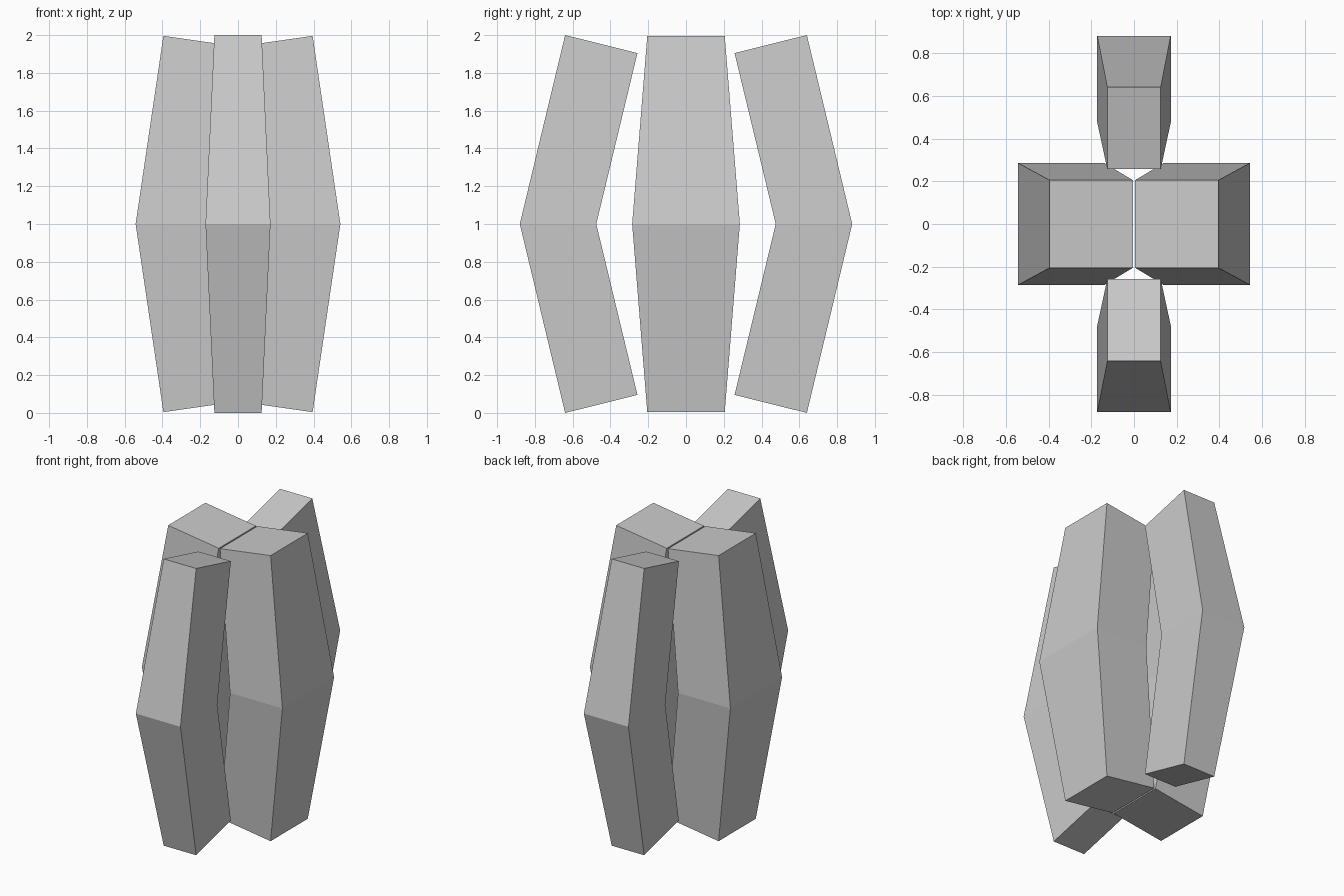
import bpy, bmesh
from math import radians
from mathutils import Matrix

if "Cube" in bpy.data.objects:
    bpy.data.objects.remove(bpy.data.objects["Cube"])


def stave(name, sections, angle):
    """Loft a bent beam that leans outward along +x, then turn it about z.
    Each section: inner (x, z), outer (x, z), half width."""
    bm = bmesh.new()
    rings = [[bm.verts.new(p) for p in ((xi, -w, zi), (xo, -w, zo), (xo, w, zo), (xi, w, zi))]
             for (xi, zi), (xo, zo), w in sections]
    for a, b in zip(rings, rings[1:]):
        for i in range(4):
            j = (i + 1) % 4
            bm.faces.new((a[i], a[j], b[j], b[i]))
    bm.faces.new(rings[0])
    bm.faces.new(rings[-1])
    bmesh.ops.recalc_face_normals(bm, faces=bm.faces)
    bm.transform(Matrix.Rotation(radians(angle), 4, 'Z'))
    mesh = bpy.data.meshes.new(name)
    bm.to_mesh(mesh)
    bm.free()
    obj = bpy.data.objects.new(name, mesh)
    bpy.context.collection.objects.link(obj)


def bent(inner_end, inner_mid, outer_end, outer_mid, drop, gap, w_end, w_mid):
    """Sections of a beam symmetric about z = 1, with square-cut slanted ends."""
    return [((inner_end, drop), (outer_end, gap), w_end),
            ((inner_mid, 1), (outer_mid, 1), w_mid),
            ((inner_end, 2 - drop), (outer_end, 2 - gap), w_end)]


# Wide staves, left and right, almost touching at their ends
wide = bent(0.005, 0.138, 0.395, 0.542, 0.06, 0.004, 0.205, 0.285)
stave("right_stave", wide, 0)
stave("left_stave", wide, 180)

# Narrow staves, front and back, bowed further out
narrow = bent(0.257, 0.475, 0.64, 0.88, 0.095, 0.0, 0.125, 0.172)
stave("back_stave", narrow, 90)
stave("front_stave", narrow, -90)
